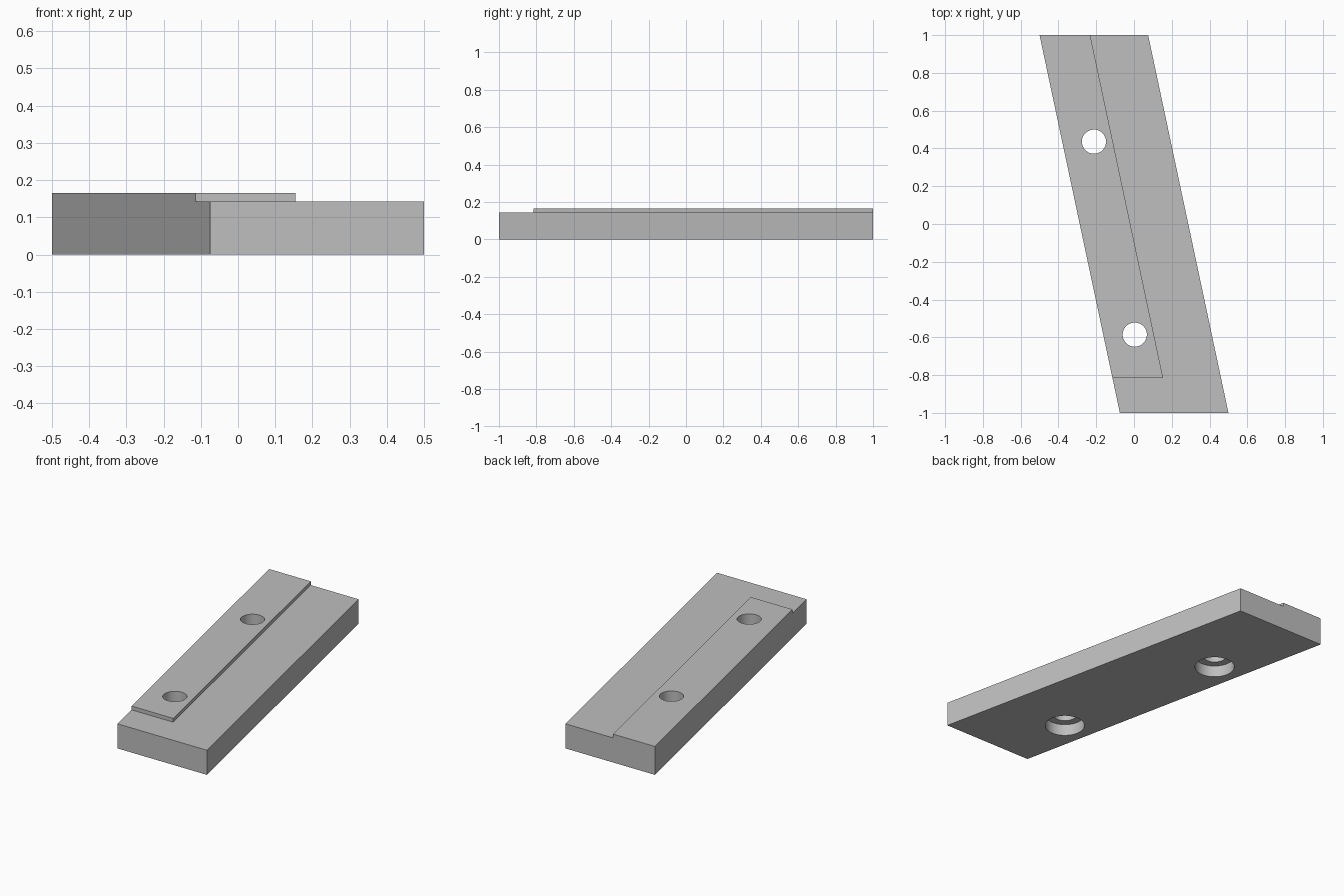
import bpy
import bmesh
import math

if "Cube" in bpy.data.objects:
    bpy.data.objects.remove(bpy.data.objects["Cube"])

SLOPE = 0.2126          # sideways lean of the long edges
HEIGHT, LEDGE = 0.165, 0.143
STRIP_WIDTH, STRIP_END = 0.268, -0.815

grey = bpy.data.materials.new("plain grey")
grey.use_nodes = True
colour = (0.52, 0.52, 0.52, 1)
grey.diffuse_color = colour
grey.node_tree.nodes["Principled BSDF"].inputs["Base Color"].default_value = colour


def edge_x(y, offset=0.0):
    """x on the slanted left-hand edge, moved sideways by offset."""
    return -0.5 + SLOPE * (1 - y) + offset


def prism(name, outline, z0, z1):
    """Upright solid from a flat outline."""
    bm = bmesh.new()
    base = bm.faces.new([bm.verts.new((x, y, z0)) for x, y in outline])
    top = bmesh.ops.extrude_face_region(bm, geom=[base])["geom"]
    verts = [v for v in top if isinstance(v, bmesh.types.BMVert)]
    bmesh.ops.translate(bm, verts=verts, vec=(0, 0, z1 - z0))
    bmesh.ops.recalc_face_normals(bm, faces=bm.faces)
    mesh = bpy.data.meshes.new(name)
    bm.to_mesh(mesh)
    bm.free()
    mesh.materials.append(grey)
    obj = bpy.data.objects.new(name, mesh)
    bpy.context.collection.objects.link(obj)
    return obj


def circle(x, y, r, n=48):
    return [(x + r * math.cos(math.tau * i / n), y + r * math.sin(math.tau * i / n))
            for i in range(n)]


# Slanted plate
width = 1 - 2 * SLOPE
plate = prism("slanted_plate", [(edge_x(-1), -1), (edge_x(-1, width), -1),
                                (edge_x(1, width), 1), (edge_x(1), 1)], 0, HEIGHT)

# L-shaped recess that leaves the raised strip
cutters = [prism("ledge_cutter", [
    (-1, -1.2), (1, -1.2), (1, 1.2), (edge_x(1.2, STRIP_WIDTH), 1.2),
    (edge_x(STRIP_END, STRIP_WIDTH), STRIP_END), (-1, STRIP_END)], LEDGE, 0.3)]

# Screw holes, counterbored from below
for x, y in ((-0.212, 0.436), (0.004, -0.586)):
    cutters.append(prism("hole_cutter", circle(x, y, 0.064), -0.1, 0.3))
    cutters.append(prism("counterbore_cutter", circle(x, y, 0.108), -0.1, 0.068))

bpy.context.view_layer.objects.active = plate
for cutter in cutters:
    cutter.hide_render = True
    mod = plate.modifiers.new("cut", "BOOLEAN")
    mod.operation = "DIFFERENCE"
    mod.solver = "EXACT"
    mod.object = cutter
    bpy.ops.object.modifier_apply(modifier=mod.name)
    bpy.data.objects.remove(cutter)

# Smooth hole walls, sharp edges elsewhere
bpy.ops.object.select_all(action="DESELECT")
plate.select_set(True)
bpy.ops.object.shade_smooth_by_angle(angle=math.radians(30))
